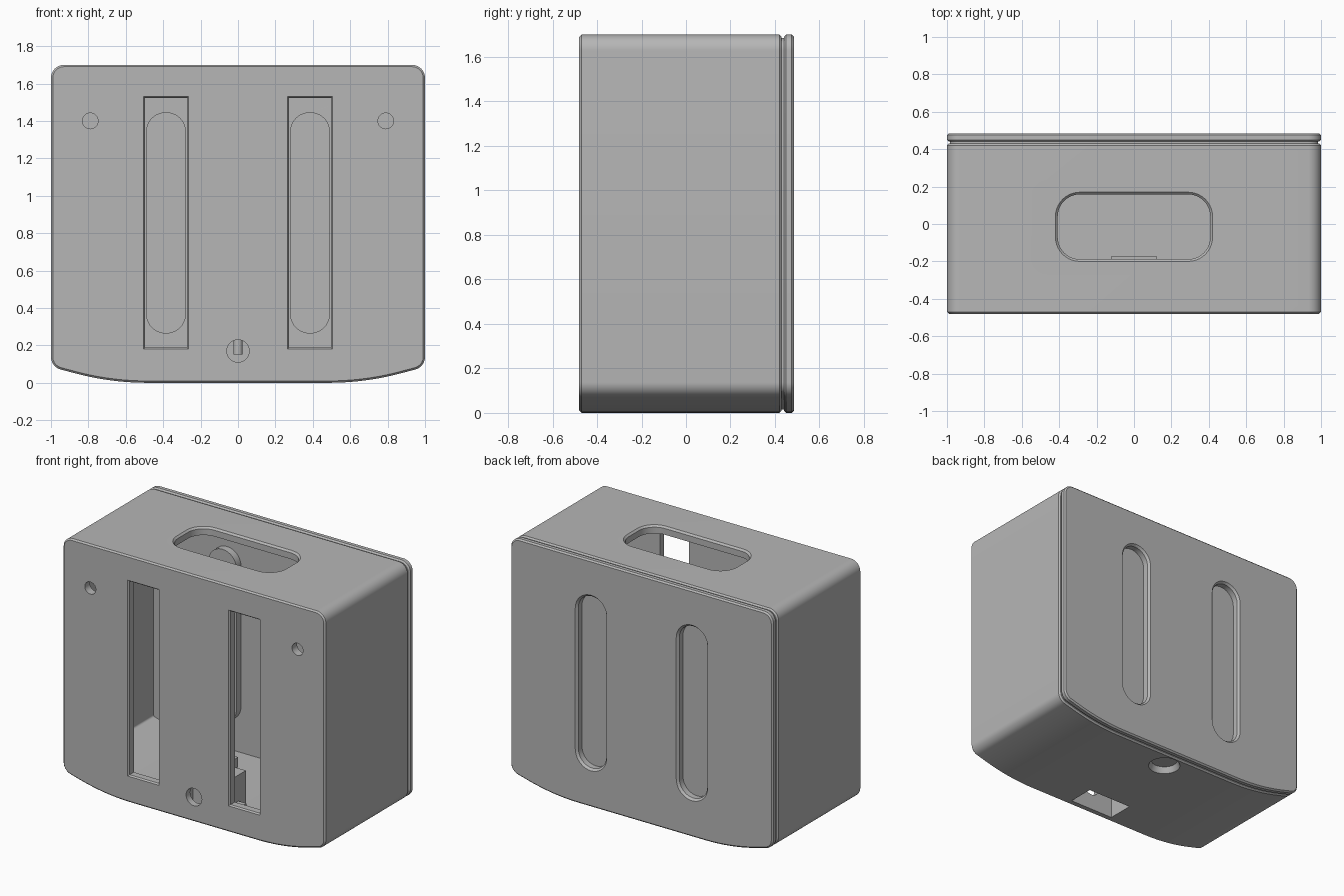
import bpy, bmesh, math
from mathutils import Vector

default = bpy.data.objects.get("Cube")
if default:
    bpy.data.objects.remove(default, do_unlink=True)

grey = bpy.data.materials.new("plain_grey")
grey.use_nodes = True
colour = (0.47, 0.47, 0.47, 1)
grey.diffuse_color = colour
grey.node_tree.nodes["Principled BSDF"].inputs["Base Color"].default_value = colour


def rounded(corners, seg=10):
    """Counter-clockwise polygon with filleted corners given as (u, v, radius)."""
    pts = []
    n = len(corners)
    for i, (u, v, r) in enumerate(corners):
        p = Vector((u, v))
        a = (Vector(corners[i - 1][:2]) - p).normalized()
        b = (Vector(corners[(i + 1) % n][:2]) - p).normalized()
        if r == 0:
            pts.append(p)
            continue
        half = a.angle(b) / 2
        centre = p + (a + b).normalized() * (r / math.sin(half))
        start = p + a * (r / math.tan(half)) - centre
        turn = math.pi - 2 * half
        for k in range(seg + 1):
            t = turn * k / seg
            c, s = math.cos(t), math.sin(t)
            pts.append(centre + Vector((start.x * c - start.y * s, start.x * s + start.y * c)))
    return pts


def rect(u0, u1, v0, v1, r=0.0):
    return rounded([(u0, v0, r), (u1, v0, r), (u1, v1, r), (u0, v1, r)])


def circle(u, v, r, n=32):
    return [Vector((u + r * math.cos(2 * math.pi * k / n), v + r * math.sin(2 * math.pi * k / n)))
            for k in range(n)]


def inset(pts, d):
    """Move every edge of the outline inwards by d."""
    out = []
    for i, p in enumerate(pts):
        e = (p - pts[i - 1]).normalized()
        f = (pts[(i + 1) % len(pts)] - p).normalized()
        a, b = Vector((-e.y, e.x)), Vector((-f.y, f.x))
        out.append(p + (a + b) * (d / (1 + a.dot(b))))
    return out


def loft(name, pts, rings, axis="y"):
    """Skin the outline through rings of (position along axis, inset)."""
    bm = bmesh.new()
    loops = []
    for t, d in rings:
        loops.append([bm.verts.new((p.x, t, p.y) if axis == "y" else (p.x, p.y, t))
                      for p in inset(pts, d)])
    n = len(pts)
    for lo, hi in zip(loops, loops[1:]):
        for i in range(n):
            j = (i + 1) % n
            bm.faces.new((lo[i], lo[j], hi[j], hi[i]))
    bm.faces.new(loops[0])
    bm.faces.new(loops[-1])
    bmesh.ops.recalc_face_normals(bm, faces=bm.faces)
    me = bpy.data.meshes.new(name)
    bm.to_mesh(me)
    bm.free()
    me.materials.append(grey)
    ob = bpy.data.objects.new(name, me)
    bpy.context.collection.objects.link(ob)
    return ob


def activate(ob):
    bpy.ops.object.select_all(action="DESELECT")
    ob.select_set(True)
    bpy.context.view_layer.objects.active = ob


def cut(ob, cutters):
    activate(ob)
    for c in cutters:
        c.hide_render = True
        mod = ob.modifiers.new("cut", "BOOLEAN")
        mod.operation, mod.solver, mod.object = "DIFFERENCE", "EXACT", c
        bpy.ops.object.modifier_apply(modifier=mod.name)


WALL = 0.055
FRONT, BACK = -0.48, 0.485
SEAM = 0.43

# Case outline: rounded top corners, gently upswept bottom ends
outline = rounded([(-0.68, 0, 1.5), (0.68, 0, 1.5), (1, 0.085, 0.07),
                   (1, 1.7, 0.07), (-1, 1.7, 0.07), (-1, 0.085, 0.07)])

# Hollow body, open at the back: outer skin, then back along the inner skin
body = loft("case_body", outline, [
    (FRONT, 0.01), (FRONT + 0.01, 0), (SEAM - 0.01, 0), (SEAM, 0.01),
    (SEAM, WALL), (FRONT + WALL, WALL)])

# Back panel with a recessed seam
panel = loft("back_panel", outline, [
    (SEAM, 0.015), (SEAM + 0.01, 0.015), (SEAM + 0.01, 0.01), (SEAM + 0.02, 0),
    (BACK - 0.01, 0), (BACK, 0.01)])

# Housing behind the lower front hole, open at the bottom
housing = loft("socket_housing", rect(-0.2, 0.2, -0.45, -0.2), [(0.03, 0), (0.3, 0)], "z")

# Cutters
side_slots, back_slots, screw_holes = [], [], []
for s in (-1, 1):
    x0, x1 = sorted((s * 0.265, s * 0.505))
    side_slots.append(loft("front_slot_cutter", rect(x0, x1, 0.18, 1.53), [
        (FRONT - 0.01, -0.01), (FRONT, 0), (FRONT + 0.01, 0.008), (FRONT + 0.12, 0.008)]))
    back_slots.append(loft("back_slot_cutter", rect(x0, x1, 0.25, 1.46, 0.1195), [
        (SEAM - 0.05, 0.013), (BACK - 0.015, 0.013), (BACK, 0), (BACK + 0.01, -0.008)]))
    screw_holes.append(loft("screw_hole_cutter", circle(s * 0.79, 1.4, 0.042),
                            [(FRONT - 0.02, 0), (FRONT + 0.1, 0)]))
front_hole = loft("front_hole_cutter", circle(0, 0.17, 0.06),
                  [(FRONT - 0.02, 0), (FRONT + 0.12, 0)])
top_opening = loft("top_opening_cutter", rect(-0.42, 0.42, -0.2, 0.17, 0.13), [
    (1.6, 0.012), (1.688, 0.012), (1.7, 0), (1.71, -0.01)], "z")
bottom_opening = loft("bottom_opening_cutter", rect(-0.17, 0.17, -0.435, -0.25), [
    (-0.02, 0), (0.25, 0)], "z")
bottom_dimple = loft("bottom_dimple_cutter", circle(0, 0.31, 0.11), [
    (-0.01, 0), (0.01, 0.012), (0.04, 0.025)], "z")

cut(body, side_slots + screw_holes + [front_hole, top_opening, bottom_opening, bottom_dimple])
cut(panel, back_slots)
cut(housing, [bottom_opening, front_hole])
for c in side_slots + back_slots + screw_holes + [front_hole, top_opening,
                                                  bottom_opening, bottom_dimple]:
    bpy.data.objects.remove(c, do_unlink=True)

# Small fittings on and in the housing
clamp = loft("clamp_bar", rect(-0.12, 0.12, -0.25, -0.17), [(0.29, 0), (0.36, 0)], "z")
foot = loft("housing_foot", rect(-0.26, 0.26, -0.42, -0.28), [(0.03, 0), (0.12, 0)], "z")
cut_foot = loft("foot_cutter", rect(-0.19, 0.19, -0.5, -0.2), [(0, 0), (0.2, 0)], "z")
cut(foot, [cut_foot])
bpy.data.objects.remove(cut_foot, do_unlink=True)
pin = loft("socket_pin", circle(0, -0.33, 0.025, 16), [(0.15, 0), (0.26, 0)], "z")

for ob in (body, panel, housing, clamp, foot, pin):
    activate(ob)
    bpy.ops.object.shade_smooth_by_angle(angle=math.radians(25))
